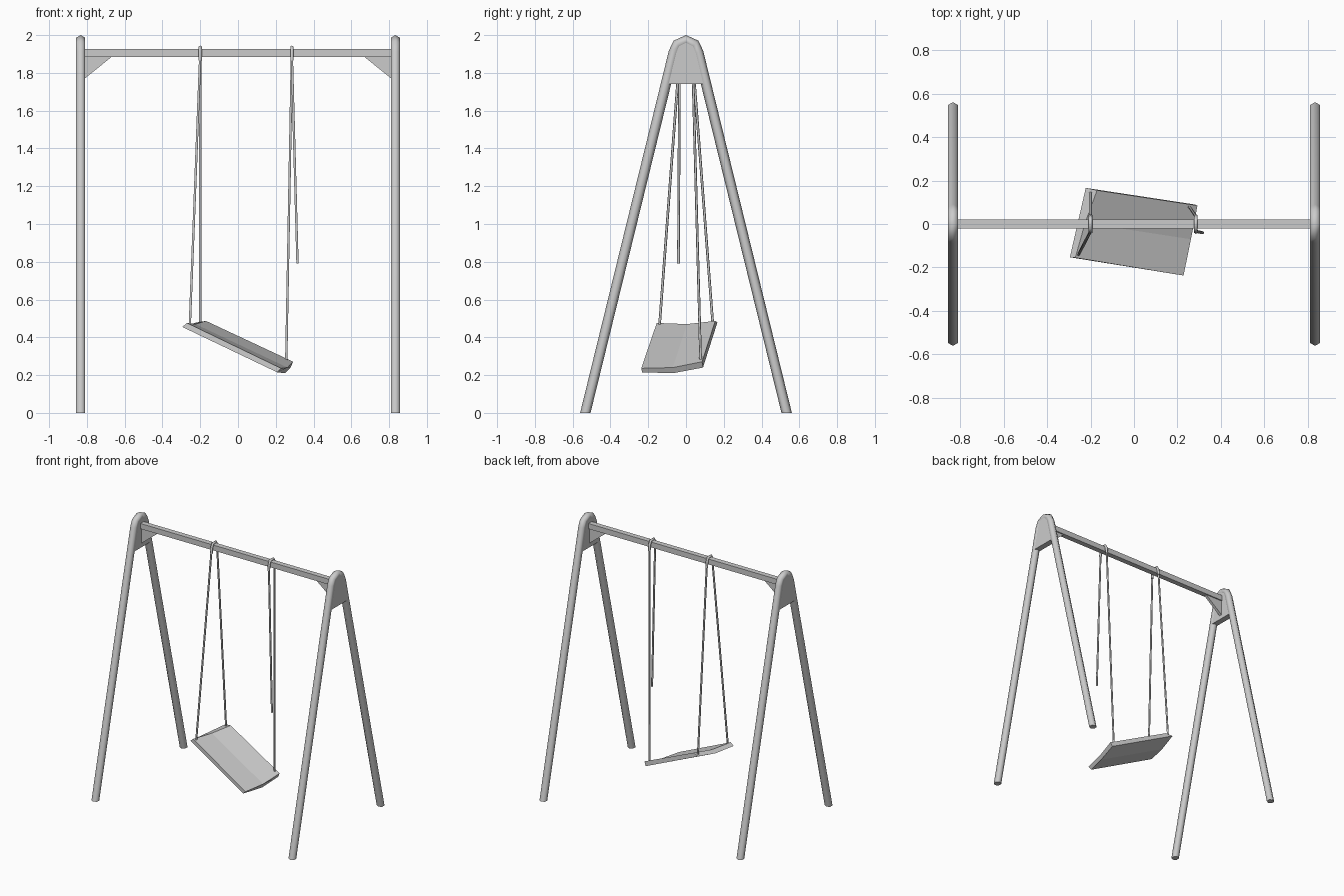
import bpy, bmesh, math
from mathutils import Vector

if "Cube" in bpy.data.objects:
    bpy.data.objects.remove(bpy.data.objects["Cube"])


def make_object(name, bm, smooth=None):
    bmesh.ops.recalc_face_normals(bm, faces=bm.faces[:])
    mesh = bpy.data.meshes.new(name)
    bm.to_mesh(mesh)
    bm.free()
    ob = bpy.data.objects.new(name, mesh)
    bpy.context.collection.objects.link(ob)
    if smooth:
        bpy.context.view_layer.objects.active = ob
        ob.select_set(True)
        bpy.ops.object.shade_smooth_by_angle(angle=math.radians(smooth))
        ob.select_set(False)
    return ob


def loft(name, rings, smooth=None):
    """Skin a list of closed rings and cap both ends."""
    bm = bmesh.new()
    rows = [[bm.verts.new(p) for p in ring] for ring in rings]
    n = len(rows[0])
    for a, b in zip(rows, rows[1:]):
        for i in range(n):
            j = (i + 1) % n
            bm.faces.new((a[i], a[j], b[j], b[i]))
    bm.faces.new(rows[0])
    bm.faces.new(rows[-1])
    return make_object(name, bm, smooth)


def tube(name, points, normals, radius, sides, side_axis=(1, 0, 0), smooth=65):
    rings = []
    for p, nrm in zip(points, normals):
        rings.append([Vector(p) + radius * (Vector(nrm) * math.cos(2 * math.pi * i / sides)
                      + Vector(side_axis) * math.sin(2 * math.pi * i / sides))
                      for i in range(sides)])
    return loft(name, rings, smooth)


def path_normals(pts):
    """In-plane (yz) normals, averaged over neighbouring segments."""
    out = []
    for i in range(len(pts)):
        d = Vector(pts[min(i + 1, len(pts) - 1)]) - Vector(pts[max(i - 1, 0)])
        out.append(Vector((0, -d.z, d.y)).normalized())
    return out


# A-frames: bent hexagonal tube with a flush web plate under the arch
half = [(-0.533, 0), (-0.065, 1.91), (-0.047, 1.951), (0, 1.973)]
arch = half + [(-y, z) for y, z in half[-2::-1]]
for side, sx in (("left", -0.833), ("right", 0.833)):
    pts = [(sx, y, z) for y, z in arch]
    normals = path_normals(pts)
    normals[0], normals[-1] = Vector((0, -1.02, 0)), Vector((0, 1.02, 0))
    tube(side + "_leg_frame", pts, normals, 0.027, 6)
    web = [(-0.106, 1.74)] + arch[1:-1] + [(0.106, 1.74)]
    loft(side + "_web_plate", [[(sx + dx, y, z) for y, z in web] for dx in (-0.0225, 0.0225)])

    # Triangular brace under the beam
    s = math.copysign(1, sx)
    tri = [(0.815, 1.767), (0.815, 1.888), (0.665, 1.888)]
    loft(side + "_brace", [[(s * x, y, z) for x, z in tri] for y in (-0.011, 0.011)])

# Top beam
section = [(-0.02, 1.885), (0.02, 1.885), (0.02, 1.926), (-0.02, 1.926)]
loft("top_beam", [[(x, y, z) for y, z in section] for x in (-0.815, 0.815)])

# Rope loops over the beam, each with two hanging ropes
hangers = {"left": (-0.2, [(-0.255, -0.14, 0.465), (-0.2, 0.142, 0.47)]),
           "right": (0.285, [(0.315, -0.04, 0.79), (0.255, 0.078, 0.255)])}
u = [(-0.036, 1.865), (-0.03, 1.915), (-0.018, 1.936)]
u += [(-y, z) for y, z in reversed(u)]
for side, (x, ends) in hangers.items():
    pts = [(x, y, z) for y, z in u]
    tube(side + "_beam_loop", pts, path_normals(pts), 0.0095, 6)
    for label, end, sy in zip(("front", "back"), ends, (-1, 1)):
        rope = [(x, sy * 0.034, 1.89), end]
        tube(f"{side}_{label}_rope", rope, [(0, 1, 0)] * 2, 0.007, 6)

# Dangling seat: shallow dished board, bevelled at the ends
left_end = [(-0.27, -0.155, 0.476), (-0.225, 0.005, 0.47), (-0.17, 0.155, 0.487),
            (-0.222, 0.166, 0.478), (-0.255, 0.01, 0.45), (-0.295, -0.153, 0.455)]
right_end = [(0.228, -0.237, 0.236), (0.262, -0.07, 0.24), (0.292, 0.085, 0.271),
             (0.278, 0.09, 0.24), (0.25, -0.07, 0.21), (0.207, -0.232, 0.215)]
loft("seat", [left_end, right_end])
